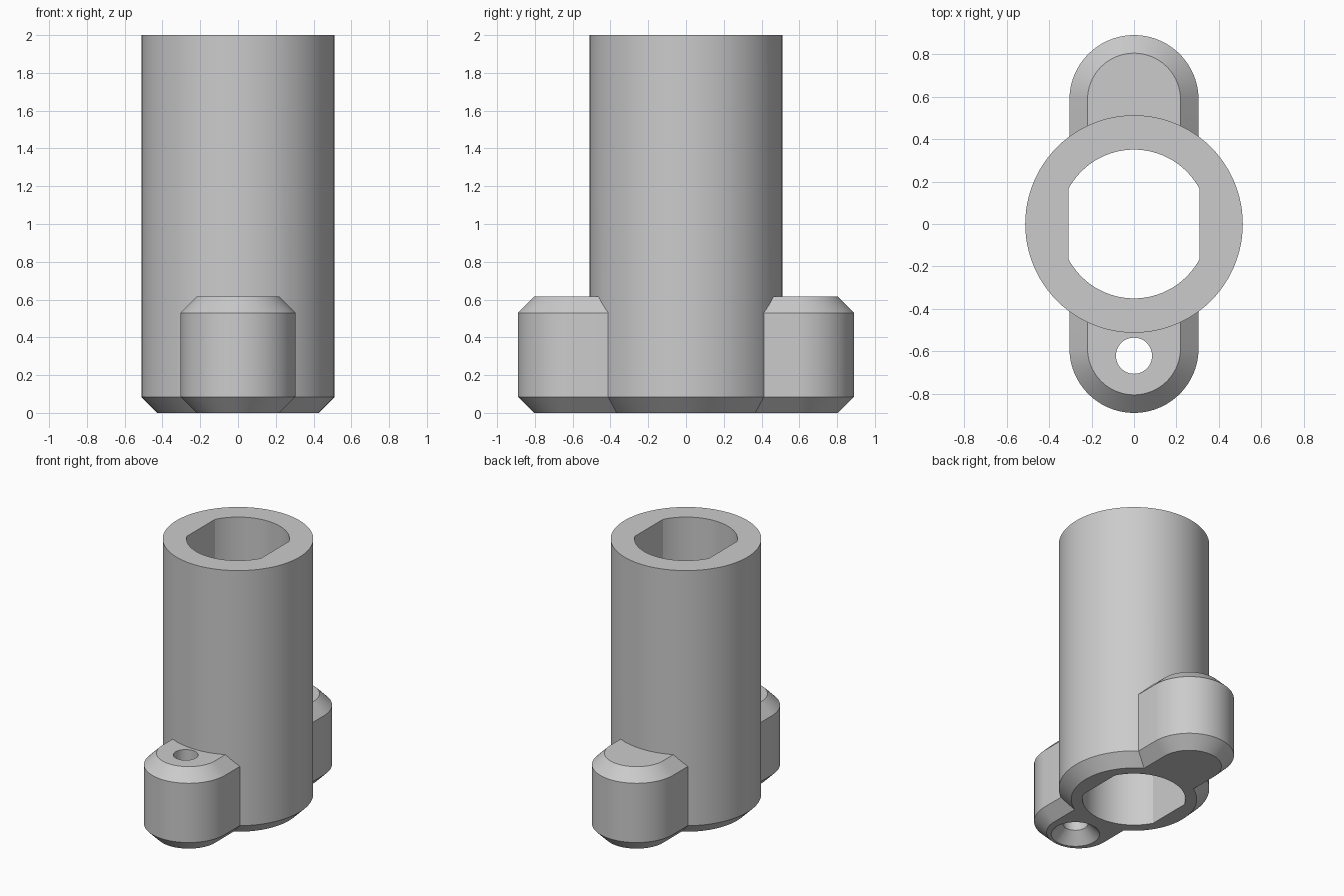
import bpy
import bmesh
from math import sin, cos, pi, asin

cube = bpy.data.objects.get("Cube")
if cube:
    bpy.data.objects.remove(cube, do_unlink=True)

# One plain grey for the whole part
grey = bpy.data.materials.new("plain grey")
grey.use_nodes = True
colour = (0.6, 0.6, 0.6, 1)
grey.diffuse_color = colour
grey.node_tree.nodes["Principled BSDF"].inputs["Base Color"].default_value = colour

HEIGHT, RADIUS, CHAMFER = 2.0, 0.512, 0.085
LUG_RADIUS, LUG_CENTRE, LUG_TOP = 0.304, 0.585, 0.615
BORE_RADIUS, BORE_FLAT = 0.35, 0.308
HOLE_RADIUS, HOLE_Y, SINK = 0.085, -0.62, 0.08


def arc(radius, start, end, steps, y=0):
    """Points along an arc centred on (0, y)."""
    angles = [start + (end - start) * i / steps for i in range(steps + 1)]
    return [(radius * cos(a), y + radius * sin(a)) for a in angles]


def circle(radius, y=0, steps=96):
    return arc(radius, 0, 2 * pi, steps, y)[:-1]


def stadium(radius):
    return (arc(radius, 0, pi, 48, LUG_CENTRE)
            + arc(radius, pi, 2 * pi, 48, -LUG_CENTRE))


def loft(name, layers):
    """Closed solid through (height, outline) layers."""
    bm = bmesh.new()
    rings = [[bm.verts.new((x, y, z)) for x, y in outline] for z, outline in layers]
    for low, high in zip(rings, rings[1:]):
        for i in range(len(low)):
            j = (i + 1) % len(low)
            bm.faces.new((low[i], low[j], high[j], high[i]))
    bm.faces.new(rings[0][::-1])
    bm.faces.new(rings[-1])
    mesh = bpy.data.meshes.new(name)
    bm.to_mesh(mesh)
    bm.free()
    mesh.materials.append(grey)
    obj = bpy.data.objects.new(name, mesh)
    bpy.context.collection.objects.link(obj)
    return obj


def combine(target, tool, operation):
    """Apply a boolean and discard the tool."""
    mod = target.modifiers.new(operation.lower(), "BOOLEAN")
    mod.operation, mod.solver, mod.object = operation, "EXACT", tool
    bpy.context.view_layer.objects.active = target
    bpy.ops.object.modifier_apply(modifier=mod.name)
    bpy.data.objects.remove(tool, do_unlink=True)


# Tube with a chamfered foot
tube = loft("mounting_tube", [(0, circle(RADIUS - CHAMFER)),
                              (CHAMFER, circle(RADIUS)),
                              (HEIGHT, circle(RADIUS))])

# Front and back lugs, chamfered above and below
lugs = loft("lugs", [(0, stadium(LUG_RADIUS - CHAMFER)),
                     (CHAMFER, stadium(LUG_RADIUS)),
                     (LUG_TOP - CHAMFER, stadium(LUG_RADIUS)),
                     (LUG_TOP, stadium(LUG_RADIUS - CHAMFER))])
combine(tube, lugs, "UNION")

# Bore with two flat sides
half = pi / 2 - asin((1 - (BORE_FLAT / BORE_RADIUS) ** 2) ** 0.5)
section = (arc(BORE_RADIUS, pi / 2 - half, pi / 2 + half, 40)
           + arc(BORE_RADIUS, 3 * pi / 2 - half, 3 * pi / 2 + half, 40))
combine(tube, loft("bore_cutter", [(-0.1, section), (HEIGHT + 0.1, section)]), "DIFFERENCE")

# Screw hole in the front lug, countersunk from below
shaft = circle(HOLE_RADIUS, HOLE_Y, 48)
mouth = circle(HOLE_RADIUS + SINK + 0.02, HOLE_Y, 48)
combine(tube, loft("hole_cutter", [(-0.02, mouth), (SINK, shaft), (LUG_TOP + 0.1, shaft)]),
        "DIFFERENCE")

# Smooth curved walls, crisp edges
bpy.ops.object.select_all(action="DESELECT")
tube.select_set(True)
bpy.context.view_layer.objects.active = tube
bpy.ops.object.shade_smooth_by_angle(angle=pi / 7)
